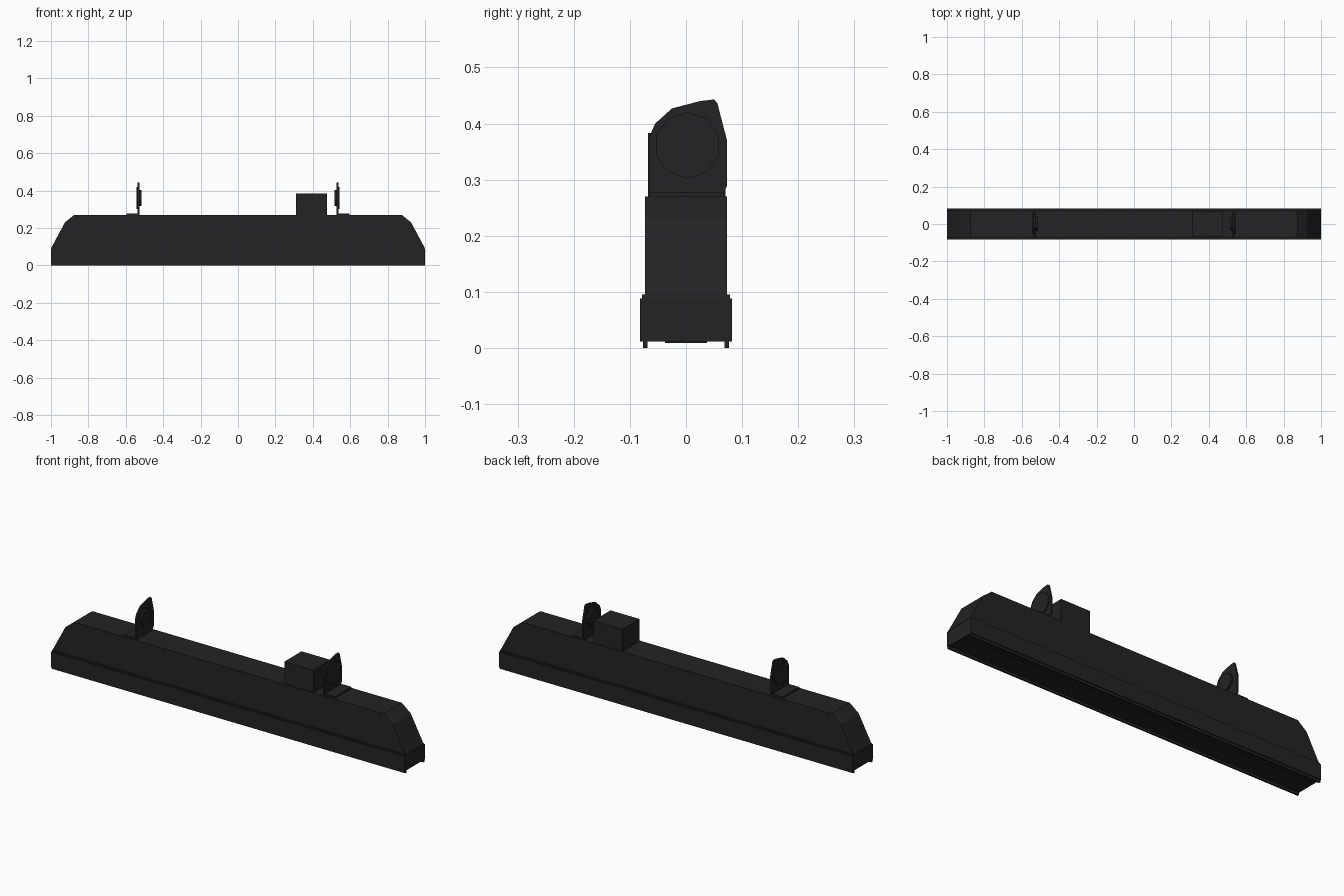
import bpy, bmesh, math
from mathutils import Vector

if "Cube" in bpy.data.objects:
    bpy.data.objects.remove(bpy.data.objects["Cube"], do_unlink=True)

black = bpy.data.materials.new("matte_black")
black.use_nodes = True
colour = (0.017, 0.017, 0.017, 1)
black.diffuse_color = colour
black.node_tree.nodes["Principled BSDF"].inputs["Base Color"].default_value = colour


def prism(name, points, direction):
    """Extrude a closed outline of 3D points along a direction."""
    bm = bmesh.new()
    face = bm.faces.new([bm.verts.new(p) for p in points])
    moved = bmesh.ops.extrude_face_region(bm, geom=[face])["geom"]
    bmesh.ops.translate(bm, vec=Vector(direction),
                        verts=[v for v in moved if isinstance(v, bmesh.types.BMVert)])
    bmesh.ops.recalc_face_normals(bm, faces=bm.faces)
    mesh = bpy.data.meshes.new(name)
    bm.to_mesh(mesh)
    bm.free()
    mesh.materials.append(black)
    obj = bpy.data.objects.new(name, mesh)
    bpy.context.collection.objects.link(obj)
    return obj


def box(name, x0, x1, y0, y1, z0, z1):
    return prism(name, [(x0, y0, z0), (x1, y0, z0), (x1, y1, z0), (x0, y1, z0)],
                 (0, 0, z1 - z0))


def disc(name, side, x0, x1, radius):
    ring = [math.tau * (i + 0.5) / 10 for i in range(10)]
    return prism(name, [(side * x0, 0.003 + radius * math.cos(a), 0.361 + radius * math.sin(a))
                        for a in ring], (side * (x1 - x0), 0, 0))


# Long housing with sloped ends
half = [(1, 0.09), (0.925, 0.23), (0.875, 0.27)]
outline = half + [(-x, z) for x, z in reversed(half)]
prism("housing", [(x, -0.073, z) for x, z in outline], (0, 0.146, 0))

# Wider base with a stepped lip, underside plate and runners
box("base", -1, 1, -0.082, 0.082, 0.012, 0.088)
box("base_lip", -0.998, 0.998, -0.078, 0.078, 0.088, 0.095)
box("underside_plate", -0.99, 0.99, -0.037, 0.037, 0.009, 0.013)
for side, label in ((1, "back"), (-1, "front")):
    y0, y1 = sorted((side * 0.069, side * 0.077))
    box(label + "_runner", -1, 1, y0, y1, 0, 0.013)

# Control box on top
box("control_box", 0.31, 0.475, -0.068, 0.07, 0.265, 0.383)

# Mirrored brackets: foot, upright plate and round bosses
plate = [(-0.066, 0.27), (-0.066, 0.375), (-0.055, 0.40), (-0.025, 0.427),
         (0.025, 0.44), (0.05, 0.443), (0.056, 0.436), (0.073, 0.37),
         (0.073, 0.288), (0.066, 0.277), (0.066, 0.27)]
for side, label in ((1, "left"), (-1, "right")):
    x0, x1 = sorted((side * 0.528, side * 0.595))
    box(label + "_bracket_foot", x0, x1, -0.066, 0.068, 0.268, 0.278)
    prism(label + "_bracket_plate", [(side * 0.527, y, z) for y, z in plate],
          (side * 0.009, 0, 0))
    disc(label + "_outer_boss", side, 0.53, 0.542, 0.059)
    disc(label + "_inner_boss", side, 0.516, 0.53, 0.043)
